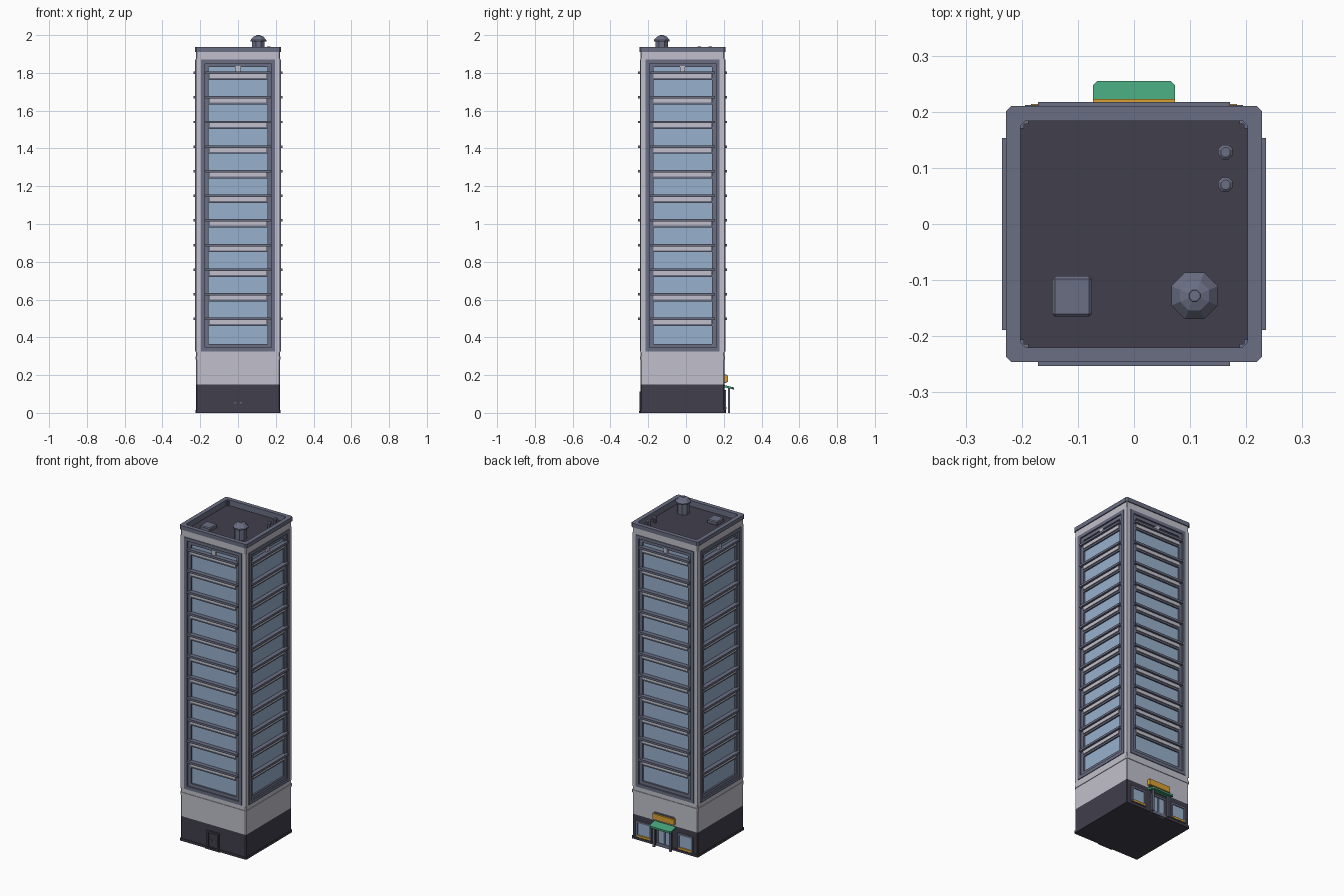
import bpy, bmesh, math
from mathutils import Matrix, Vector

if "Cube" in bpy.data.objects:
    bpy.data.objects.remove(bpy.data.objects["Cube"])

CY = -0.018      # tower axis in y
H = 0.222        # half width of the shaft

def srgb(r, g, b):
    f = lambda c: c / 12.92 if c <= 0.04045 else ((c + 0.055) / 1.055) ** 2.4
    return (f(r / 255), f(g / 255), f(b / 255), 1)

def material(name, *rgb):
    m = bpy.data.materials.new(name)
    m.diffuse_color = srgb(*rgb)
    m.use_nodes = True
    m.node_tree.nodes["Principled BSDF"].inputs["Base Color"].default_value = m.diffuse_color
    return m

DARK = material("charcoal", 65, 63, 75)
SLATE = material("slate", 106, 110, 131)
LIGHT = material("pale_grey", 193, 192, 204)
BLUE = material("glass_blue", 151, 176, 205)
GREEN = material("green", 70, 163, 123)
ORANGE = material("orange", 218, 161, 50)

def finish(name, bm, mat):
    bmesh.ops.recalc_face_normals(bm, faces=bm.faces)
    me = bpy.data.meshes.new(name)
    bm.to_mesh(me)
    bm.free()
    me.materials.append(mat)
    ob = bpy.data.objects.new(name, me)
    bpy.context.collection.objects.link(ob)
    return ob

def side(k):
    return Matrix.Translation((0, CY, 0)) @ Matrix.Rotation(k * math.pi / 2, 4, 'Z')

def boxes(name, mat, items, sides=(0,)):
    """items: (u0, u1, depth0, depth1, z0, z1), depth measured out from the axis"""
    bm = bmesh.new()
    for k in sides:
        for u0, u1, d0, d1, z0, z1 in items:
            m = side(k) @ Matrix.Translation(((u0 + u1) / 2, -(d0 + d1) / 2, (z0 + z1) / 2))
            m = m @ Matrix.Diagonal((u1 - u0, d1 - d0, z1 - z0, 1))
            bmesh.ops.create_cube(bm, size=1, matrix=m)
    return finish(name, bm, mat)

def ring(u, z0, z1, w, d0, d1):
    """four bars of a rectangular frame with outer half width u"""
    return [(-u, -u + w, d0, d1, z0, z1), (u - w, u, d0, d1, z0, z1),
            (-u + w, u - w, d0, d1, z0, z0 + w), (-u + w, u - w, d0, d1, z1 - w, z1)]

def square(h, c):
    return [(h, c - h), (h, h - c), (h - c, h), (c - h, h),
            (-h, h - c), (-h, c - h), (c - h, -h), (h - c, -h)]

def slab(name, mat, h, c, z0, z1, inner=None):
    """square slab with cut corners; inner gives it a square opening"""
    bm = bmesh.new()
    loops = [(h, z0), (h, z1)] + ([(inner, z1), (inner, z0)] if inner else [])
    vs = [[bm.verts.new((x, y + CY, z)) for x, y in square(r, c)] for r, z in loops]
    n = len(vs)
    for a in range(n if inner else 1):
        p, q = vs[a], vs[(a + 1) % n]
        for i in range(8):
            j = (i + 1) % 8
            bm.faces.new((p[i], p[j], q[j], q[i]))
    if not inner:
        bm.faces.new(vs[0])
        bm.faces.new(vs[1])
    return finish(name, bm, mat)

def lathe(name, mat, x, y, profile, n=8):
    bm = bmesh.new()
    rows = [[bm.verts.new((x + r * math.cos(2 * math.pi * (i + .5) / n),
                           y + r * math.sin(2 * math.pi * (i + .5) / n), z))
             for i in range(n)] for r, z in profile]
    for p, q in zip(rows, rows[1:]):
        for i in range(n):
            bm.faces.new((p[i], p[(i + 1) % n], q[(i + 1) % n], q[i]))
    bm.faces.new(rows[0])
    bm.faces.new(rows[-1])
    return finish(name, bm, mat)

ALL = range(4)

# shaft: dark base, pale band, corner posts, top band
slab("base", DARK, H, 0.005, 0, 0.15)
slab("base_foot", DARK, 0.226, 0.005, 0, 0.014)
slab("lower_band", LIGHT, H, 0.005, 0.15, 0.326)
slab("lower_moulding", LIGHT, 0.2255, 0.006, 0.282, 0.298)
slab("top_band", LIGHT, H, 0.005, 1.869, 1.898)
slab("top_moulding", LIGHT, H, 0.005, 1.895, 1.912, 0.205)
boxes("corner_posts", LIGHT, [(0.19, H, 0.19, H, 0.32, 1.875)], ALL)

# facades: glass, stepped frame, ledges with pale spandrels
boxes("glass", BLUE, [(-0.165, 0.165, 0.19, 0.208, 0.35, 1.85)], ALL)
boxes("outer_frames", SLATE, ring(0.196, 0.325, 1.87, 0.02, 0.19, 0.2265), ALL)
boxes("inner_frames", SLATE, ring(0.177, 0.343, 1.852, 0.022, 0.19, 0.218), ALL)
levels = [0.497 + 0.1303 * i for i in range(11)]
boxes("ledges", SLATE, [(-0.171, 0.171, 0.2, 0.235, z - 0.006, z + 0.007) for z in levels], ALL)
boxes("spandrels", LIGHT, [(-0.153, 0.153, 0.2, 0.223, z - 0.027, z - 0.006) for z in levels], ALL)
boxes("window_heads", SLATE, [(-0.156, 0.156, 0.2, 0.216, z - 0.037, z - 0.027) for z in levels], ALL)
boxes("top_brackets", LIGHT, [(-0.013, 0.013, 0.2, 0.22, 1.805, 1.836)], ALL)

# roof
slab("parapet", SLATE, 0.228, 0.009, 1.911, 1.936, 0.202)
slab("parapet_lining", SLATE, 0.2055, 0.004, 1.895, 1.912, 0.202)
slab("roof_floor", DARK, 0.203, 0.004, 1.89, 1.901)
boxes("roof_corner_blocks", SLATE, [(0.188, 0.203, 0.196, 0.203, 1.9, 1.93),
                                    (0.196, 0.203, 0.188, 0.203, 1.9, 1.93)], ALL)
hatch = boxes("roof_hatch", SLATE, [(-0.146, -0.075, 0.075, 0.147, 1.898, 1.924)])
b = hatch.modifiers.new("bevel", 'BEVEL')
b.width = 0.005
b.segments = 1
lathe("chimney", SLATE, 0.108, -0.128, [(0.036, 1.9), (0.036, 1.972)])
lathe("chimney_cap", SLATE, 0.108, -0.128,
      [(0.045, 1.967), (0.045, 1.974), (0.028, 1.992), (0.011, 1.998), (0.010, 2.0)])
for i, y in enumerate((0.128, 0.070)):
    lathe("roof_vent_%d" % i, SLATE, 0.163, y,
          [(0.010, 1.9), (0.010, 1.927), (0.014, 1.929), (0.014, 1.936), (0.009, 1.940)])

# front service door
boxes("service_door_frame", DARK, [(-0.042, -0.03, 0.21, 0.229, 0, 0.112), (0.03, 0.042, 0.21, 0.229, 0, 0.112),
                                   (-0.03, 0.03, 0.21, 0.229, 0.1, 0.112)])
boxes("service_door_step", DARK, [(-0.05, 0.05, 0.21, 0.232, 0, 0.01)])
boxes("service_door_fittings", SLATE, [(s * 0.014 - 0.004, s * 0.014 + 0.004, 0.21, 0.2245, z, z + 0.008)
                                       for s in (-1, 1) for z in (0.05, 0.1)])

# shop front on the back face
BACK = (2,)
for s, label in ((-1, "left"), (1, "right")):
    c = s * 0.142
    shift = lambda it: [(a + c, b + c, *r) for a, b, *r in it]
    boxes(label + "_shop_frame", SLATE, shift(ring(0.052, 0.018, 0.118, 0.012, 0.21, 0.23)), BACK)
    boxes(label + "_shop_glass", BLUE, shift([(-0.042, 0.042, 0.21, 0.2245, 0.028, 0.108)]), BACK)
    boxes(label + "_shop_sill", ORANGE, shift([(-0.042, 0.042, 0.21, 0.2315, 0.02, 0.032)]), BACK)
boxes("entrance_frame", SLATE, [(-0.052, -0.042, 0.21, 0.23, 0, 0.12), (0.042, 0.052, 0.21, 0.23, 0, 0.12),
                                (-0.005, 0.005, 0.21, 0.228, 0, 0.11), (-0.042, 0.042, 0.21, 0.23, 0.108, 0.12),
                                (-0.042, 0.042, 0.21, 0.228, 0, 0.02)], BACK)
boxes("entrance_glass", BLUE, [(-0.042, 0.042, 0.21, 0.2245, 0.01, 0.11)], BACK)
boxes("canopy_posts", SLATE, [(s * 0.056 - 0.006, s * 0.056 + 0.006, 0.24, 0.252, 0, 0.136)
                              for s in (-1, 1)], BACK)
boxes("shop_sign", ORANGE, [(-0.073, 0.073, 0.22, 0.241, 0.163, 0.198)], BACK)
boxes("sign_backing", SLATE, [(-0.066, 0.066, 0.215, 0.232, 0.158, 0.203)], BACK)

# sloping canopy with cut outer corners
bm = bmesh.new()
outline = [(-0.073, 0.2), (0.073, 0.2), (0.073, 0.247), (0.065, 0.255), (-0.065, 0.255), (-0.073, 0.247)]
f = bm.faces.new([bm.verts.new((x, y, 0.137 - (y - 0.2) * 0.25)) for x, y in outline])
ext = bmesh.ops.extrude_face_region(bm, geom=[f])
bmesh.ops.translate(bm, vec=Vector((0, 0, 0.011)),
                    verts=[v for v in ext["geom"] if isinstance(v, bmesh.types.BMVert)])
finish("canopy", bm, GREEN)
